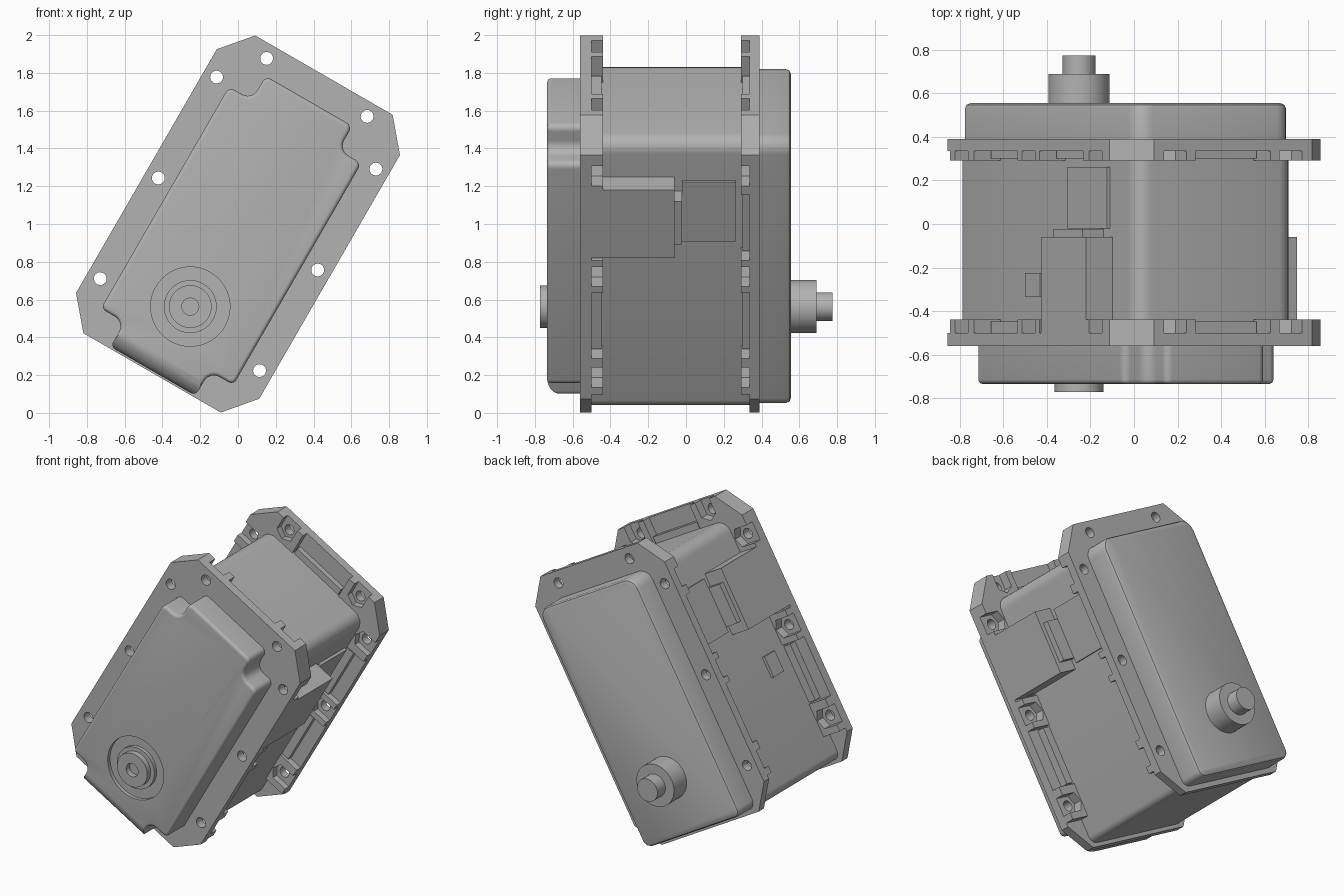
import bpy, bmesh
from math import sin, cos, pi, radians
from mathutils import Matrix, Vector

cube = bpy.data.objects.get("Cube")
if cube:
    bpy.data.objects.remove(cube, do_unlink=True)

grey = bpy.data.materials.new("mid_grey")
grey.use_nodes = True
grey.diffuse_color = (0.45, 0.45, 0.45, 1)
grey.node_tree.nodes["Principled BSDF"].inputs["Base Color"].default_value = (0.45, 0.45, 0.45, 1)

# The upright case is leaned over by this transform
LEAN = Matrix.Translation((0, 0, 1)) @ Matrix.Rotation(radians(30), 4, 'Y')
parts = []


def finish(name, bm, keep=True):
    bmesh.ops.recalc_face_normals(bm, faces=bm.faces)
    bm.transform(LEAN)
    mesh = bpy.data.meshes.new(name)
    bm.to_mesh(mesh)
    bm.free()
    mesh.materials.append(grey)
    ob = bpy.data.objects.new(name, mesh)
    bpy.context.collection.objects.link(ob)
    if keep:
        parts.append(ob)
    else:
        ob.hide_render = True
    return ob


def prism(name, outlines, y0, y1, bevel=0, segs=4, keep=True):
    """Extrude outlines from y0 to y1, optionally rounding the y1 rim."""
    bm = bmesh.new()
    for pts in outlines:
        base = bm.faces.new([bm.verts.new((u, y0, v)) for u, v in pts])
        ext = bmesh.ops.extrude_face_region(bm, geom=[base], use_keep_orig=True)
        top = [g for g in ext["geom"] if isinstance(g, bmesh.types.BMVert)]
        for v in top:
            v.co.y = y1
    bmesh.ops.recalc_face_normals(bm, faces=bm.faces)
    if bevel:
        rim = [e for e in bm.edges if all(abs(v.co.y - y1) < 1e-5 for v in e.verts)]
        bmesh.ops.bevel(bm, geom=rim, offset=bevel, segments=segs, profile=0.5,
                        affect='EDGES', clamp_overlap=True)
    return finish(name, bm, keep)


def boolean(ob, cutter, op='DIFFERENCE'):
    mod = ob.modifiers.new("cut", 'BOOLEAN')
    mod.object, mod.operation, mod.solver = cutter, op, 'EXACT'
    dg = bpy.context.evaluated_depsgraph_get()
    mesh = bpy.data.meshes.new_from_object(ob.evaluated_get(dg))
    ob.modifiers.clear()
    ob.data = mesh
    bpy.data.objects.remove(cutter, do_unlink=True)


def rounded(corners, n=6):
    """Round right-angled corners given as (u, v, radius)."""
    out = []
    for i, (u, v, r) in enumerate(corners):
        p = Vector((u, v))
        a = (Vector(corners[i - 1][:2]) - p).normalized()
        b = (Vector(corners[(i + 1) % len(corners)][:2]) - p).normalized()
        for k in range(n + 1):
            t = k * pi / 2 / n
            out.append(p + r * (a * (1 - sin(t)) + b * (1 - cos(t))))
    return out


def circle(u, v, r, n=32):
    return [(u + r * cos(2 * pi * k / n), v + r * sin(2 * pi * k / n)) for k in range(n)]


def rect(u0, u1, v0, v1):
    return [(u0, v0), (u1, v0), (u1, v1), (u0, v1)]


def flip(pts):
    return [(-p[0],) + tuple(p[1:]) for p in reversed(pts)]


def both(*outlines):
    return [p for o in outlines for p in (o, flip(o))]


def case_outline(inset=0):
    a, t, b = 0.42 - inset, 0.75 - inset, -0.885 + inset
    return rounded([(a, b, 0.05), (a, t, 0.08), (-a, t, 0.08), (-a, b, 0.05)])


# Central body and back cover
prism("body", [case_outline()], -0.52, 0.36)
prism("back_cover", [case_outline(0.008)], 0.35, 0.555, 0.025, 2)

# Front cover with notched corners, round lower edge and a ring recess
half = [(0.26, -0.9, 0.03), (0.26, -0.75, 0.06), (0.405, -0.75, 0.03),
        (0.405, 0.605, 0.035), (0.265, 0.605, 0.06), (0.265, 0.752, 0.035)]
cover = prism("front_cover", [rounded(half + flip(half))], -0.53, -0.735, 0.02)

bm = bmesh.new()
bmesh.ops.create_cube(bm, size=1, matrix=Matrix.Translation((0, -0.57, 0.05)) @
                      Matrix.Diagonal((1.4, 0.34, 1.91, 1)))
low = [e for e in bm.edges if all(v.co.y < -0.7 and v.co.z < -0.8 for v in e.verts)]
bmesh.ops.bevel(bm, geom=low, offset=0.105, segments=8, profile=0.5, affect='EDGES')
bm.verts.ensure_lookup_table()
bmesh.ops.translate(bm, verts=bm.verts, vec=(0, 0.004, 0.002))
boolean(cover, finish("lower_edge_cutter", bm, False), 'INTERSECT')

AXIS = (0, -0.505)
boolean(cover, prism("recess_cutter", [circle(*AXIS, 0.21, 48)], -0.71, -0.8, keep=False))

# Output shaft at the front
prism("front_collar", [circle(*AXIS, 0.14, 40)], -0.69, -0.735)
hub = prism("front_shaft", [circle(*AXIS, 0.113, 40)], -0.69, -0.773)
boolean(hub, prism("bore_cutter", [circle(*AXIS, 0.045, 24)], -0.71, -0.8, keep=False))

# Stepped shaft at the back
prism("back_shaft_base", [circle(*AXIS, 0.141, 40)], 0.54, 0.69)
prism("back_shaft_tip", [circle(*AXIS, 0.076, 32)], 0.68, 0.775)

# Flanges: plate with screw holes, bosses with nut pockets, narrow ledges
side = [(0.42, -0.91), (0.56, -0.745), (0.56, 0.745), (0.42, 0.91)]
corner_boss = [(0.2, 0.73), (0.4, 0.73), (0.4, 0.5), (0.56, 0.5),
               (0.56, 0.745), (0.42, 0.91), (0.2, 0.91)]
SIDE_U, TOP_U, TOP_V = 0.487, 0.307, 0.835
SIDE_V = (-0.615, 0, 0.617)


def pocket(v):
    return [(0.425, v), (0.455, v - 0.06), (0.6, v - 0.06), (0.6, v + 0.06), (0.455, v + 0.06)]


top_pocket = [(TOP_U - 0.06, 0.81), (TOP_U, 0.775), (TOP_U + 0.06, 0.81),
              (TOP_U + 0.06, 0.95), (TOP_U - 0.06, 0.95)]

for label, outer, inner, boss in (("front", -0.56, -0.50, -0.44), ("back", 0.39, 0.335, 0.292)):
    plate = prism(label + "_flange", [side + flip(side)], outer, inner)
    holes = both(circle(TOP_U, TOP_V, 0.034, 20), *[circle(SIDE_U, v, 0.034, 20) for v in SIDE_V])
    boolean(plate, prism("hole_cutter", holes, -0.7, 0.7, keep=False))
    bosses = prism(label + "_screw_bosses",
                   both(corner_boss, rect(0.4, 0.56, -0.1, 0.1), rect(0.4, 0.56, -0.72, -0.5)),
                   inner, boss)
    pockets = both(top_pocket, *[pocket(v) for v in SIDE_V])
    boolean(bosses, prism("pocket_cutter", pockets, -0.7, 0.7, keep=False))
    prism(label + "_ledges", both(rect(0.4, 0.475, -0.49, -0.11), rect(0.4, 0.475, 0.11, 0.49))
          + [rect(-0.19, 0.19, 0.72, 0.795)], inner, boss + 0.008 * (1 if boss > 0 else -1))

# Side connectors on both walls
for label, fix in (("left", lambda p: p), ("right", flip)):
    prism(label + "_connector_block", [fix(rect(0.4, 0.56, 0.115, 0.53))], -0.51, -0.06)
    prism(label + "_connector_tab", [fix(rect(0.4, 0.53, 0.18, 0.445))], -0.065, -0.022)
    prism(label + "_connector_plate", [fix(rect(0.4, 0.437, 0.145, 0.508))], -0.02, 0.262)

# Small pad on one wall only
prism("side_pad", [rect(-0.44, -0.4, -0.24, -0.1)], -0.335, -0.225)

# Smooth the rounded areas and keep hard edges
bpy.ops.object.select_all(action='DESELECT')
for ob in parts:
    ob.select_set(True)
bpy.context.view_layer.objects.active = parts[0]
bpy.ops.object.shade_smooth_by_angle(angle=radians(30))
